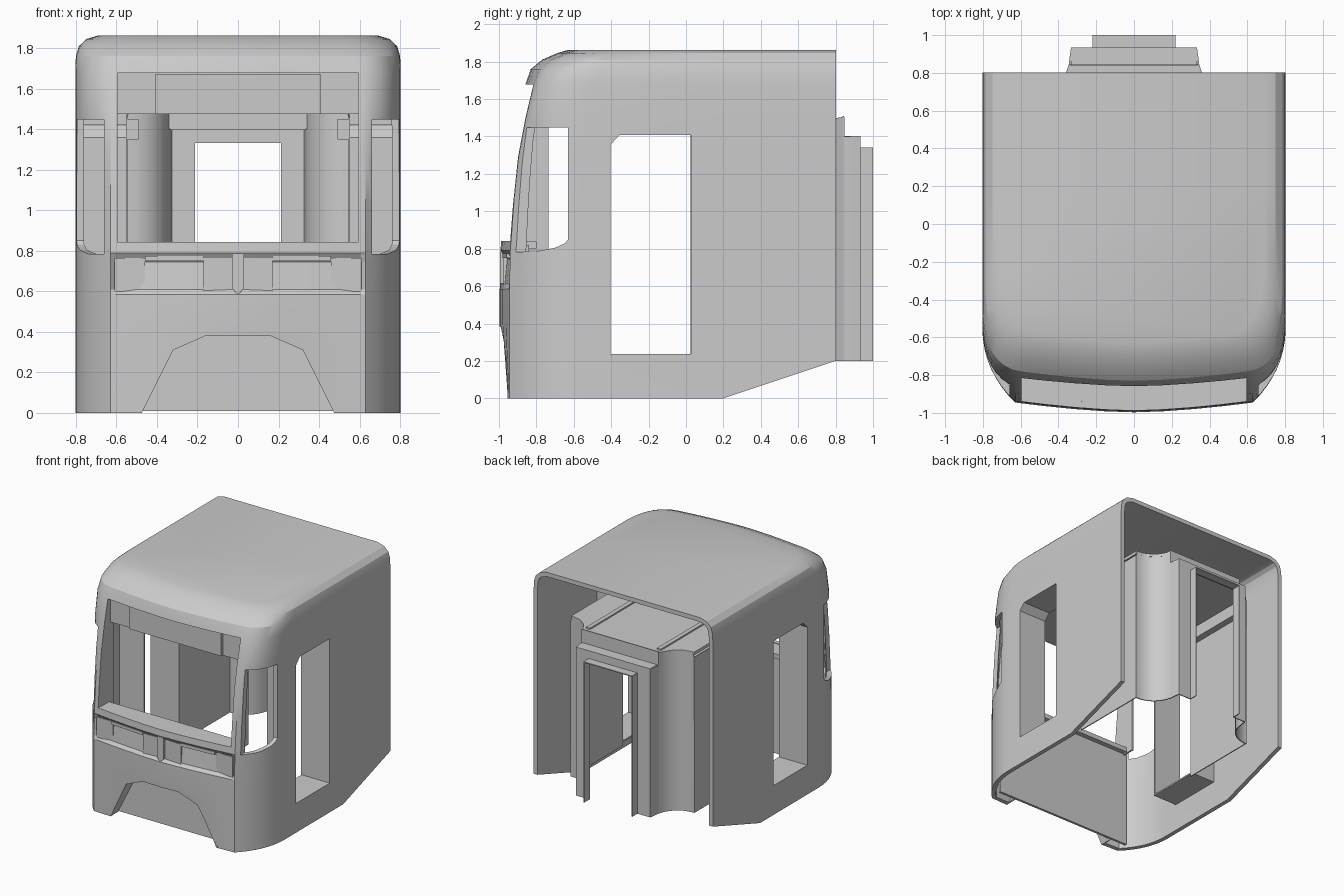
import bpy, bmesh, math
from mathutils import Vector

if "Cube" in bpy.data.objects:
    bpy.data.objects.remove(bpy.data.objects["Cube"])


def make(name, verts, faces, thick=0, offset=-1, smooth=None):
    me = bpy.data.meshes.new(name)
    me.from_pydata(verts, [], faces)
    bm = bmesh.new()
    bm.from_mesh(me)
    bmesh.ops.recalc_face_normals(bm, faces=bm.faces)
    bm.to_mesh(me)
    bm.free()
    ob = bpy.data.objects.new(name, me)
    bpy.context.collection.objects.link(ob)
    bpy.context.view_layer.objects.active = ob
    if thick:
        m = ob.modifiers.new("thick", 'SOLIDIFY')
        m.thickness, m.offset = thick, offset
        m.use_even_offset = True
        bpy.ops.object.modifier_apply(modifier=m.name)
    if smooth:
        bpy.ops.object.select_all(action='DESELECT')
        ob.select_set(True)
        bpy.ops.object.shade_smooth_by_angle(angle=math.radians(smooth))
    return ob


def prism(name, pts, axis, a, b, caps=(True, True), thick=0, offset=-1):
    """Extrude a 2D outline along an axis (0 = x, 1 = y, 2 = z)."""
    def p3(p, t):
        v = list(p)
        v.insert(axis, t)
        return v
    n = len(pts)
    verts = [p3(p, a) for p in pts] + [p3(p, b) for p in pts]
    faces = [(i, (i + 1) % n, n + (i + 1) % n, n + i) for i in range(n)]
    if caps[0]:
        faces.append(tuple(range(n)))
    if caps[1]:
        faces.append(tuple(range(n, 2 * n)))
    return make(name, verts, faces, thick, offset)


def box(name, x0, x1, y0, y1, z0, z1):
    return prism(name, [(x0, y0), (x1, y0), (x1, y1), (x0, y1)], 2, z0, z1)


def cut(ob, cutter):
    bpy.context.view_layer.objects.active = ob
    m = ob.modifiers.new("cut", 'BOOLEAN')
    m.operation, m.solver, m.object = 'DIFFERENCE', 'EXACT', cutter
    bpy.ops.object.modifier_apply(modifier=m.name)
    bpy.data.objects.remove(cutter)


# Outer shell: plan outlines stacked by height
# (z, side inset, front centre y, front corner y, corner x, side curve end y, band recess)
rows = [
    (0.00, 0, -.965, -.945, .63, -.56, 0),
    (0.40, 0, -.997, -.945, .63, -.56, 0),
    (0.585, 0, -.997, -.945, .63, -.56, 0),
    (0.61, 0, -.997, -.945, .63, -.56, .022),
    (0.745, 0, -.992, -.94, .63, -.56, .03),
    (0.79, 0, -.992, -.94, .63, -.56, 0),
    (0.845, 0, -.988, -.935, .63, -.56, 0),
    (1.05, 0, -.96, -.92, .63, -.56, 0),
    (1.29, 0, -.93, -.895, .63, -.55, 0),
    (1.50, 0, -.893, -.855, .63, -.53, 0),
    (1.68, 0, -.858, -.812, .62, -.50, 0),
    (1.76, .003, -.83, -.78, .60, -.45, 0),
    (1.81, .018, -.77, -.72, .57, -.38, 0),
    (1.845, .055, -.69, -.645, .54, -.30, 0),
    (1.863, .115, -.63, -.585, .50, -.22, 0)]


def half_ring(z, ins, yc, ye, xc, yend, rec):
    pts = []
    for f in (0, .25, .5, .75, .96):
        pts.append((xc * f, yc + (ye - yc) * f ** 1.6 + rec))
    side = .803 - ins
    p0, p2 = Vector((xc, ye)), Vector((side, yend))
    k = max(0, min(1, (z - 1.3) / .5))
    c = Vector((side - .005, -.78 * (1 - k) + (ye + .03) * k))
    for i in range(9):
        t = i / 8
        pts.append(tuple((1 - t) ** 2 * p0 + 2 * t * (1 - t) * c + t * t * p2))
    pts += [(side, .2), (side, .803)]
    return pts


verts, faces = [], []
for r in rows:
    h = half_ring(*r)
    ring = [(-x, y) for x, y in reversed(h[1:])] + h
    for x, y in ring:
        z = max(0, (y - .2) / 3) if r[0] == 0 else r[0]
        verts.append((x, y, z))
n = len(ring)
for j in range(len(rows) - 1):
    for i in range(n - 1):
        a = j * n + i
        faces.append((a, a + 1, a + n + 1, a + n))
faces.append(tuple(range((len(rows) - 1) * n, len(rows) * n)))
shell = make("cab_shell", verts, faces, .035)

# Openings: windscreen, doors, corner windows, coupler notch
cut(shell, box("c", -.595, .595, -1.2, -.66, .842, 1.677))
door = [(-.405, .237), (.027, .237), (.027, 1.407), (-.355, 1.407), (-.405, 1.355)]
cut(shell, prism("c", door, 0, -1, 1))
win = [(-.95, .782), (-.80, .785), (-.70, .805), (-.645, .83), (-.63, .85), (-.63, 1.448), (-.95, 1.448)]
for s in (-1, 1):
    cut(shell, prism("c", win, 0, s * .66, s * 1.0))
notch = [(-.475, 0), (-.32, .31), (-.16, .38), (.16, .38), (.32, .31), (.475, 0)]
cut(shell, prism("c", [(-.49, -.03)] + notch[1:-1] + [(.49, -.03)], 1, -1.2, -.8))
bpy.ops.object.select_all(action='DESELECT')
shell.select_set(True)
bpy.context.view_layer.objects.active = shell
bpy.ops.object.shade_smooth_by_angle(angle=math.radians(25))

# Rim of the notch, and the inner front wall that closes it
verts = [(x, y, z) for y in (-.955, -.85) for x, z in notch]
make("notch_rim", verts, [(i, i + 1, i + 7, i + 6) for i in range(5)], .012, 1)
box("inner_front_wall", -.63, .63, -.86, -.84, 0.01, .82)

# Fascia band: centre chevron and lamp surrounds
prism("centre_chevron", [(-.03, .785), (.03, .785), (.03, .615), (0, .583), (-.03, .615)], 1, -.995, -.95)
for s in (-1, 1):
    for a, b, y in ((.03, .17, -.975), (.46, .61, -.94)):
        prism("lamp_surround", [(s * a, .60), (s * b, .60), (s * b, .765), (s * a, .765)], 1, y, y + .04)
    prism("lamp_hood", [(s * .17, -.98), (s * .46, -.96), (s * .46, -.93), (s * .17, -.93)], 2, .75, .775)

# Dashboard sill below the windscreen
sill = [(-.62, -.93), (-.32, -.955), (0, -.965), (.32, -.955), (.62, -.93), (.62, -.80), (-.62, -.80)]
prism("dashboard_sill", sill, 2, .80, .838)

# Header behind the windscreen, with raised panel
box("header", -.60, .60, -.78, -.76, 1.475, 1.70)
box("header_panel", -.41, .41, -.80, -.78, 1.475, 1.67)

for s in (-1, 1):
    # Windscreen pillar liner
    prism("pillar_liner", [(-.92, .79), (-.735, .79), (-.735, 1.70), (-.80, 1.70), (-.88, 1.29)], 0, s * .595, s * .61)
    # Door tunnel and the ceiling strip above it
    prism("door_tunnel", door, 0, s * .55, s * .80, (False, False), .012, 1)
    box("side_ceiling", s * .55, s * .79, -.62, .03, 1.42, 1.475)

    # Vestibule side wall with concave corner
    path = [(.215, 1.0, 1.337), (.215, .93, 1.337), (.215, .93, 1.40), (.33, .93, 1.40), (.337, .88, 1.40),
            (.341, .845, 1.40), (.341, .845, 1.505)]
    for i in range(1, 9):
        a = math.radians(190 + 78 * i / 8)
        path.append((.54 + .2 * math.cos(a), .88 + .2 * math.sin(a), 1.50))
    path += [(.55, .68, 1.46), (.55, .025, 1.46)]
    verts, faces = [], []
    for x, y, z in path:
        verts += [(s * x, y, .2), (s * x, y, z)]
    for i in range(len(path) - 1):
        p, q = path[i], path[i + 1]
        if (p[0] - q[0]) ** 2 + (p[1] - q[1]) ** 2 > 1e-6:
            faces.append((2 * i, 2 * i + 2, 2 * i + 3, 2 * i + 1))
    make("vestibule_wall", verts, faces, .008, 0, 30)
    # Small ledge at top of wall and ceiling rail
    box("wall_ledge", s * .49, s * .545, .03, .66, 1.35, 1.45)
    box("ceiling_rail", s * .30, s * .335, .05, .80, 1.50, 1.512)

# Vestibule lintels, stepped down toward the rear
box("rear_lintel", -.217, .217, .93, 1.0, 1.332, 1.34)
box("middle_lintel_face", -.215, .215, .926, .934, 1.337, 1.40)
box("middle_lintel_top", -.333, .333, .84, .934, 1.395, 1.403)
box("front_lintel_face", -.343, .343, .837, .845, 1.40, 1.51)

# Interior ceiling
ceil = [(-.55, -.77), (.55, -.77), (.55, .68), (.47, .695), (.40, .74), (.36, .80), (.341, .845),
        (-.341, .845), (-.36, .80), (-.40, .74), (-.47, .695), (-.55, .68)]
prism("interior_ceiling", ceil, 2, 1.475, 1.50)
